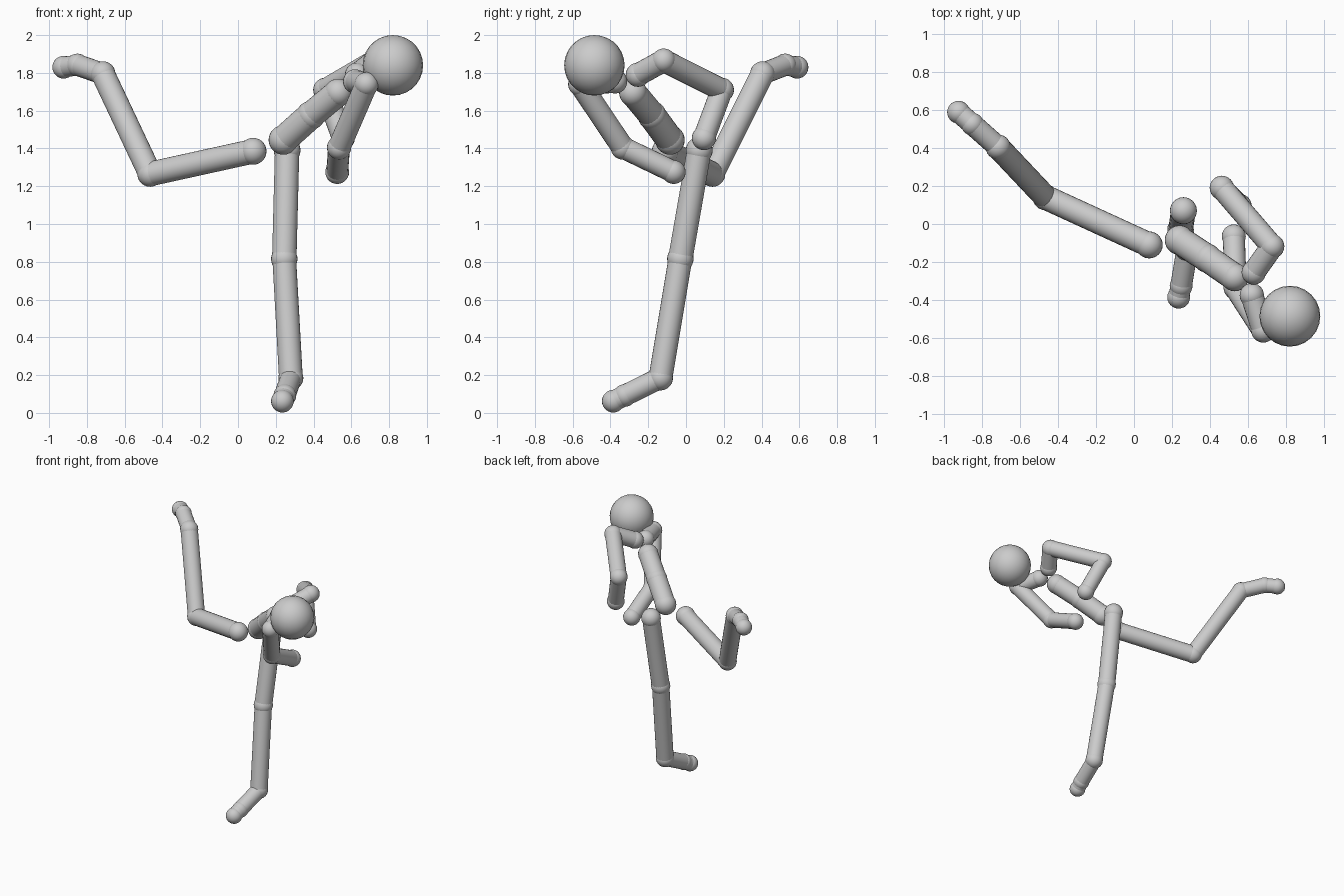
import bpy
from mathutils import Vector

if "Cube" in bpy.data.objects:
    bpy.data.objects.remove(bpy.data.objects["Cube"])

grey = bpy.data.materials.new("plain grey")
grey.diffuse_color = (0.6, 0.6, 0.6, 1)
grey.use_nodes = True
grey.node_tree.nodes["Principled BSDF"].inputs["Base Color"].default_value = grey.diffuse_color


def finish(name):
    ob = bpy.context.object
    ob.name = name
    ob.data.materials.append(grey)
    bpy.ops.object.shade_smooth_by_angle(angle=0.8)


def ball(name, p, r):
    bpy.ops.mesh.primitive_uv_sphere_add(segments=24, ring_count=14, radius=r, location=p)
    finish(name)


def tube(name, a, b, r):
    a, b = Vector(a), Vector(b)
    d = b - a
    bpy.ops.mesh.primitive_cylinder_add(
        vertices=24, radius=r, depth=d.length, location=(a + b) / 2,
        rotation=d.to_track_quat('Z', 'Y').to_euler())
    finish(name)


def limb(prefix, joints, bones):
    """joints: (name, position, radius); bones: (name, radius) between neighbours"""
    for name, p, r in joints:
        ball(prefix + name, p, r)
    for (name, r), a, b in zip(bones, joints, joints[1:]):
        tube(prefix + name, a[1], b[1], r)


# head
ball("head", (0.82, -0.485, 1.84), 0.16)

# torso
limb("", [("pelvis", (0.24, -0.085, 1.445), 0.078),
          ("waist", (0.385, -0.18, 1.575), 0.076),
          ("chest", (0.53, -0.28, 1.695), 0.074)],
     [("lower_torso", 0.074), ("upper_torso", 0.072)])

# legs
leg_bones = [("thigh", 0.065), ("shin", 0.063), ("foot", 0.057), ("toes", 0.055)]
limb("standing_", [("hip", (0.26, 0.07, 1.39), 0.071),
                   ("knee", (0.245, -0.03, 0.815), 0.07),
                   ("ankle", (0.28, -0.135, 0.185), 0.066),
                   ("foot_ball", (0.248, -0.325, 0.092), 0.06),
                   ("toe", (0.235, -0.385, 0.062), 0.06)], leg_bones)
limb("raised_", [("hip", (0.08, -0.11, 1.385), 0.071),
                 ("knee", (-0.465, 0.14, 1.265), 0.068),
                 ("ankle", (-0.715, 0.405, 1.795), 0.066),
                 ("foot_ball", (-0.85, 0.525, 1.842), 0.06),
                 ("toe", (-0.923, 0.588, 1.83), 0.06)], leg_bones)

# arms
arm_bones = [("collar", 0.06), ("upper_arm", 0.06), ("forearm", 0.058)]
limb("front_", [("neck_side", (0.62, -0.375, 1.755), 0.064),
                ("shoulder", (0.68, -0.56, 1.74), 0.064),
                ("elbow", (0.535, -0.335, 1.405), 0.064),
                ("hand", (0.525, -0.065, 1.275), 0.063)], arm_bones)
limb("back_", [("neck_side", (0.63, -0.255, 1.79), 0.064),
               ("shoulder", (0.727, -0.118, 1.865), 0.064),
               ("elbow", (0.462, 0.19, 1.71), 0.064),
               ("hand", (0.555, 0.095, 1.455), 0.064)], arm_bones)
